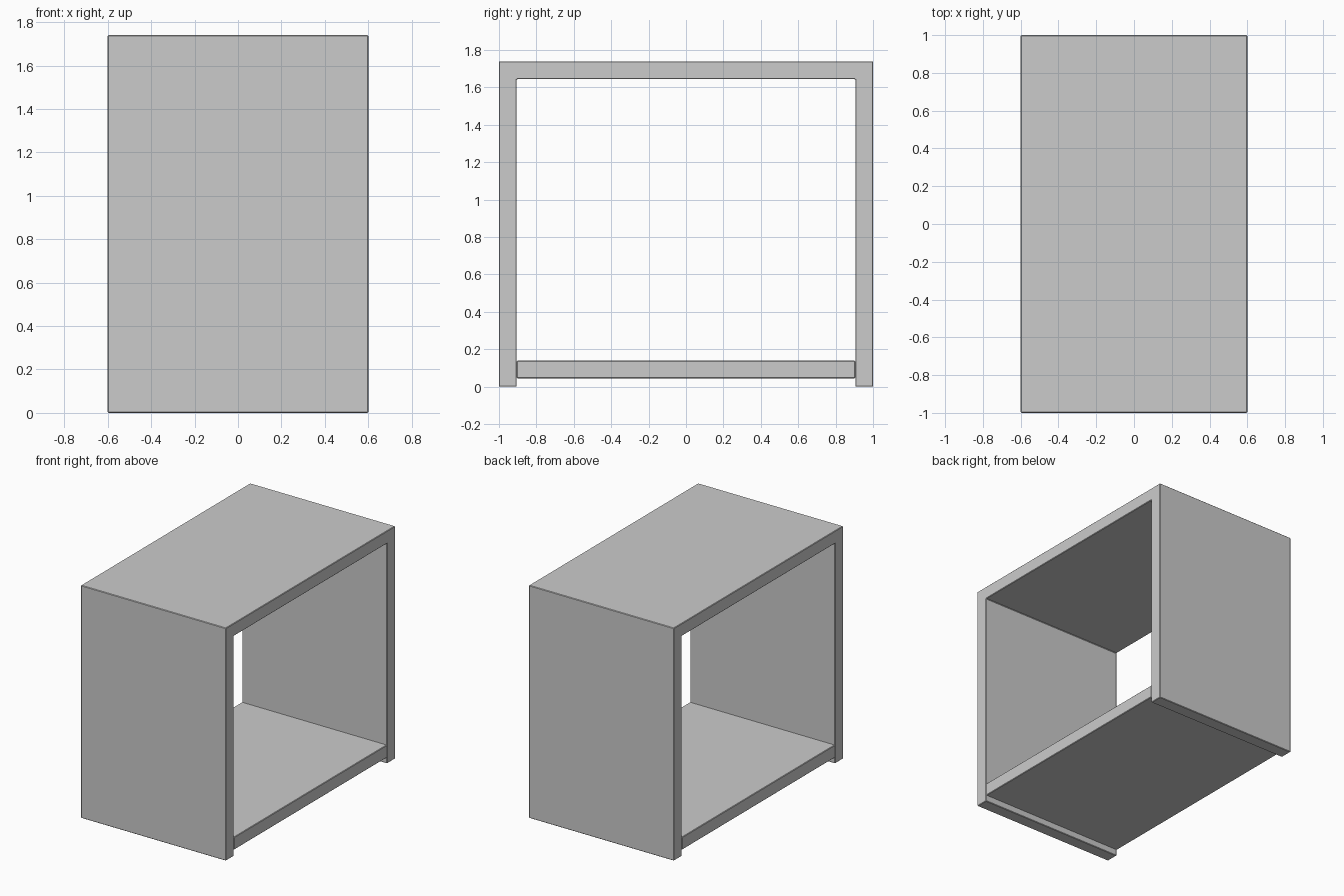
import bpy, bmesh

if "Cube" in bpy.data.objects:
    bpy.data.objects.remove(bpy.data.objects["Cube"])

HALF_DEPTH = 0.6   # along x
HALF_WIDTH = 1.0   # along y
HEIGHT = 1.74
BOARD = 0.095


def extrude_profile(name, points):
    """Extrude a closed (y, z) outline through the full depth along x."""
    bm = bmesh.new()
    face = bm.faces.new([bm.verts.new((-HALF_DEPTH, y, z)) for y, z in points])
    ext = bmesh.ops.extrude_face_region(bm, geom=[face])
    moved = [v for v in ext["geom"] if isinstance(v, bmesh.types.BMVert)]
    bmesh.ops.translate(bm, verts=moved, vec=(2 * HALF_DEPTH, 0, 0))
    bmesh.ops.recalc_face_normals(bm, faces=bm.faces)
    mesh = bpy.data.meshes.new(name)
    bm.to_mesh(mesh)
    bm.free()
    obj = bpy.data.objects.new(name, mesh)
    bpy.context.collection.objects.link(obj)
    # Slightly eased board edges
    bevel = obj.modifiers.new("eased_edges", "BEVEL")
    bevel.width = 0.004
    bevel.segments = 1
    return obj


# Outer shell: two side panels joined by the top panel
inner = HALF_WIDTH - BOARD
right_half = [(HALF_WIDTH, HEIGHT), (HALF_WIDTH, 0), (inner, 0), (inner, HEIGHT - BOARD)]
left_half = [(-y, z) for y, z in reversed(right_half)]
extrude_profile("cabinet_shell", right_half + left_half)

# Bottom shelf, raised between the side panels
extrude_profile("bottom_shelf", [(-inner, 0.045), (inner, 0.045), (inner, 0.14), (-inner, 0.14)])
